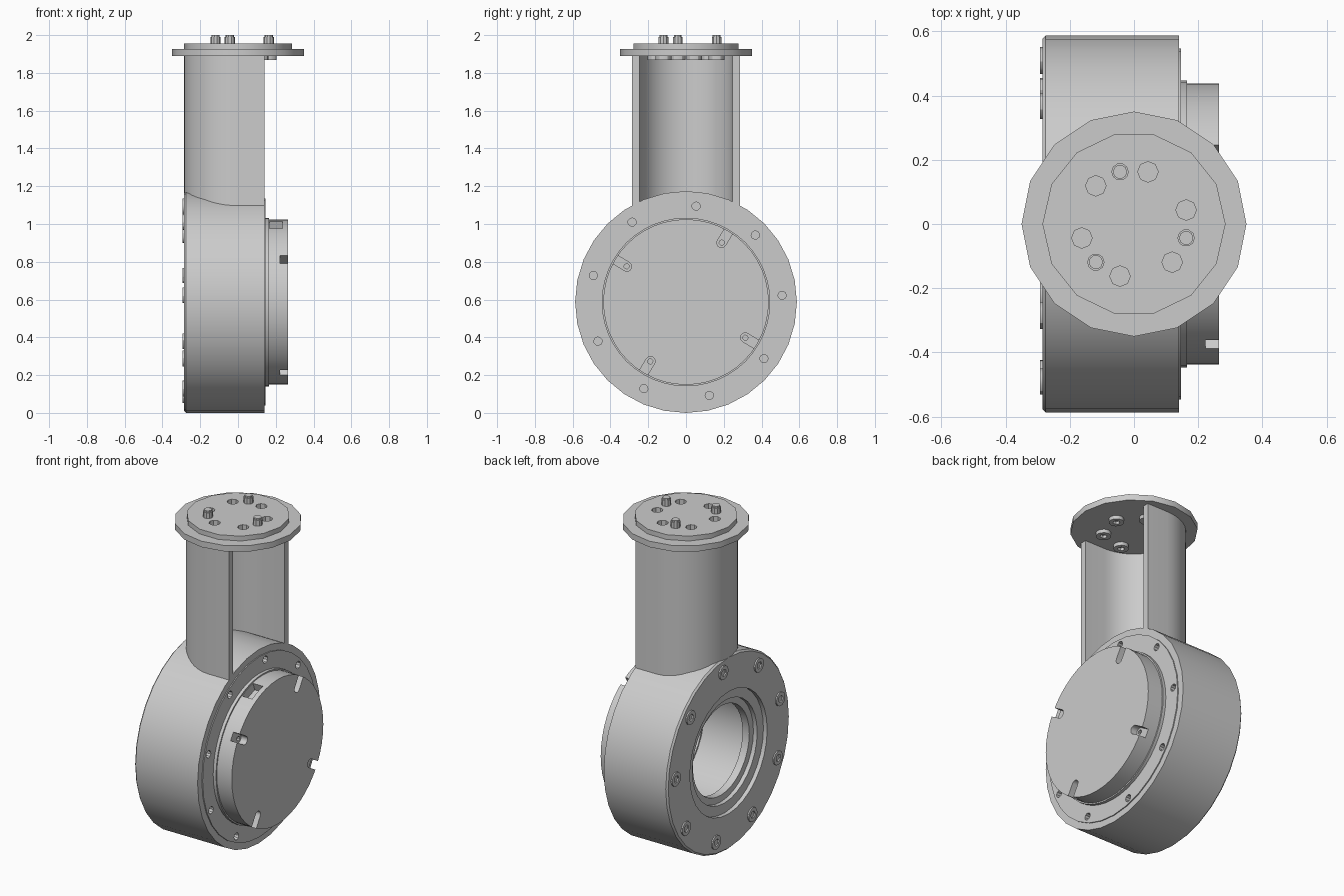
import bpy, bmesh
from math import cos, sin, pi, radians
from mathutils import Matrix

old = bpy.data.objects.get("Cube")
if old:
    bpy.data.objects.remove(old)

GREY = (0.6, 0.6, 0.6, 1)
metal = bpy.data.materials.new("light_grey_metal")
metal.use_nodes = True
metal.diffuse_color = GREY
metal.node_tree.nodes["Principled BSDF"].inputs["Base Color"].default_value = GREY

HUB = 0.587      # height of the drum axis
parts = []


def finish(name, bm):
    bmesh.ops.recalc_face_normals(bm, faces=bm.faces)
    mesh = bpy.data.meshes.new(name)
    bm.to_mesh(mesh)
    bm.free()
    mesh.materials.append(metal)
    obj = bpy.data.objects.new(name, mesh)
    bpy.context.collection.objects.link(obj)
    parts.append(obj)
    return obj


def arc(r, start, end, n, cx=0, cy=0):
    angles = [radians(start + (end - start) * i / n) for i in range(n + 1)]
    return [(cx + r * cos(a), cy + r * sin(a)) for a in angles]


def circle(r, n, cx=0, cy=0):
    return arc(r, 0, 360, n, cx, cy)[:-1]


def prism(name, outline, low, high, matrix=Matrix()):
    """Extrude a flat outline from low to high along the frame's z axis."""
    bm = bmesh.new()
    face = bm.faces.new([bm.verts.new((x, y, low)) for x, y in outline])
    new = bmesh.ops.extrude_face_region(bm, geom=[face])["geom"]
    top = [v for v in new if isinstance(v, bmesh.types.BMVert)]
    bmesh.ops.translate(bm, verts=top, vec=(0, 0, high - low))
    bmesh.ops.transform(bm, matrix=matrix, verts=bm.verts)
    return finish(name, bm)


def lathe(name, profile, sides, closed=True):
    """Turn an (x, radius) profile around the drum axis."""
    bm = bmesh.new()
    verts = [bm.verts.new((x, 0, r)) for x, r in profile]
    pairs = list(zip(verts, verts[1:] + verts[:1]))
    edges = [bm.edges.new(p) for p in (pairs if closed else pairs[:-1])]
    bmesh.ops.spin(bm, geom=verts + edges, cent=(0, 0, 0), axis=(1, 0, 0),
                   angle=2 * pi, steps=sides, use_merge=False)
    bmesh.ops.remove_doubles(bm, verts=bm.verts, dist=0.0005)
    bmesh.ops.translate(bm, verts=bm.verts, vec=(0, 0, HUB))
    return finish(name, bm)


def radial(angle):
    """Frame on the drum axis: x points outward at the angle, z along +x."""
    a = radians(angle)
    return Matrix(((0, 0, 1, 0), (cos(a), -sin(a), 0, 0),
                   (sin(a), cos(a), 0, HUB), (0, 0, 0, 1)))


def cut(obj, cutters):
    for c in cutters:
        mod = obj.modifiers.new("cut", "BOOLEAN")
        mod.operation = "DIFFERENCE"
        mod.solver = "EXACT"
        mod.object = c
    deps = bpy.context.evaluated_depsgraph_get()
    mesh = bpy.data.meshes.new_from_object(obj.evaluated_get(deps))
    obj.modifiers.clear()
    obj.data = mesh
    for c in cutters:
        parts.remove(c)
        bpy.data.objects.remove(c)


# Hollow drum with a stepped opening on the -x side
drum = lathe("drum_housing", [
    (-0.285, 0.37), (-0.285, 0.577), (-0.275, 0.587), (0.14, 0.587),
    (0.14, 0.547), (0.146, 0.547), (0.146, 0.36), (-0.19, 0.36),
    (-0.19, 0.27), (-0.235, 0.27), (-0.235, 0.31), (-0.26, 0.31),
    (-0.26, 0.37)], 32)
bolt_angles = [84 + 40 * i for i in range(9)]
cut(drum, [prism("cutter", circle(0.022, 10, 0.51), 0.115, 0.2, radial(a))
           for a in bolt_angles])

# Socket screws around the -x face
for i, a in enumerate(bolt_angles):
    screw = prism(f"drum_screw_{i + 1}", circle(0.042, 12, 0.51),
                  -0.293, -0.27, radial(a))
    cut(screw, [prism("cutter", circle(0.022, 6, 0.51), -0.31, -0.277, radial(a))])

# Round cap on the +x side with four slots and a side pocket
cap = lathe("end_cap", [
    (0.2, 0), (0.2, 0.35), (0.13, 0.35), (0.13, 0.446), (0.165, 0.446),
    (0.165, 0.438), (0.265, 0.438), (0.265, 0)], 48, closed=False)
slot = [(0.5, -0.025)] + arc(0.025, 270, 90, 8, 0.365) + [(0.5, 0.025)]
cutters = []
for a in (59, 149, 239, 329):
    cutters.append(prism("cutter", slot, 0.222, 0.3, radial(a)))
    cutters.append(prism("cutter", circle(0.014, 8, 0.367), 0.207, 0.24, radial(a)))
pocket = [(0.385, -0.055), (0.5, -0.055), (0.5, 0.055), (0.385, 0.055)]
cutters.append(prism("cutter", pocket, 0.168, 0.235, radial(110)))
cut(cap, cutters)

# U-shaped neck, open towards +x
neck = ([(0.14, -0.285)] + arc(0.285, 270, 90, 24) + [(0.14, 0.285), (0.14, 0.247)]
        + arc(0.247, 90, 270, 24) + [(0.14, -0.247)])
prism("neck_channel", neck, 1.05, 1.892)

# Two-step mounting flange with six holes
bolt_ring = 0.168
hole_spots = [arc(bolt_ring, a, a, 1)[0] for a in range(15, 375, 60)]
for name, r, sides, low, high in (("flange_plate", 0.35, 16, 1.89, 1.926),
                                  ("flange_step", 0.285, 14, 1.924, 1.955)):
    plate = prism(name, circle(r, sides), low, high)
    cut(plate, [prism("cutter", circle(0.032, 8, x, y), 1.915, 2)
                for x, y in hole_spots])

# Screw heads under the flange
for i, (x, y) in enumerate(hole_spots):
    head = prism(f"flange_screw_{i + 1}", circle(0.042, 12, x, y), 1.868, 1.895)
    cut(head, [prism("cutter", circle(0.02, 6, x, y), 1.85, 1.885)])

# Locating pins on top
for i, a in enumerate((105, 225, 345)):
    x, y = arc(bolt_ring, a, a, 1)[0]
    prism(f"locating_pin_{i + 1}", circle(0.027, 10, x, y), 1.94, 1.99)
    prism(f"pin_tip_{i + 1}", circle(0.022, 10, x, y), 1.985, 2.0)

# Smooth the round walls, keep the edges sharp
bpy.ops.object.select_all(action="DESELECT")
for obj in parts:
    obj.select_set(True)
bpy.context.view_layer.objects.active = drum
bpy.ops.object.shade_smooth_by_angle(angle=radians(30))
